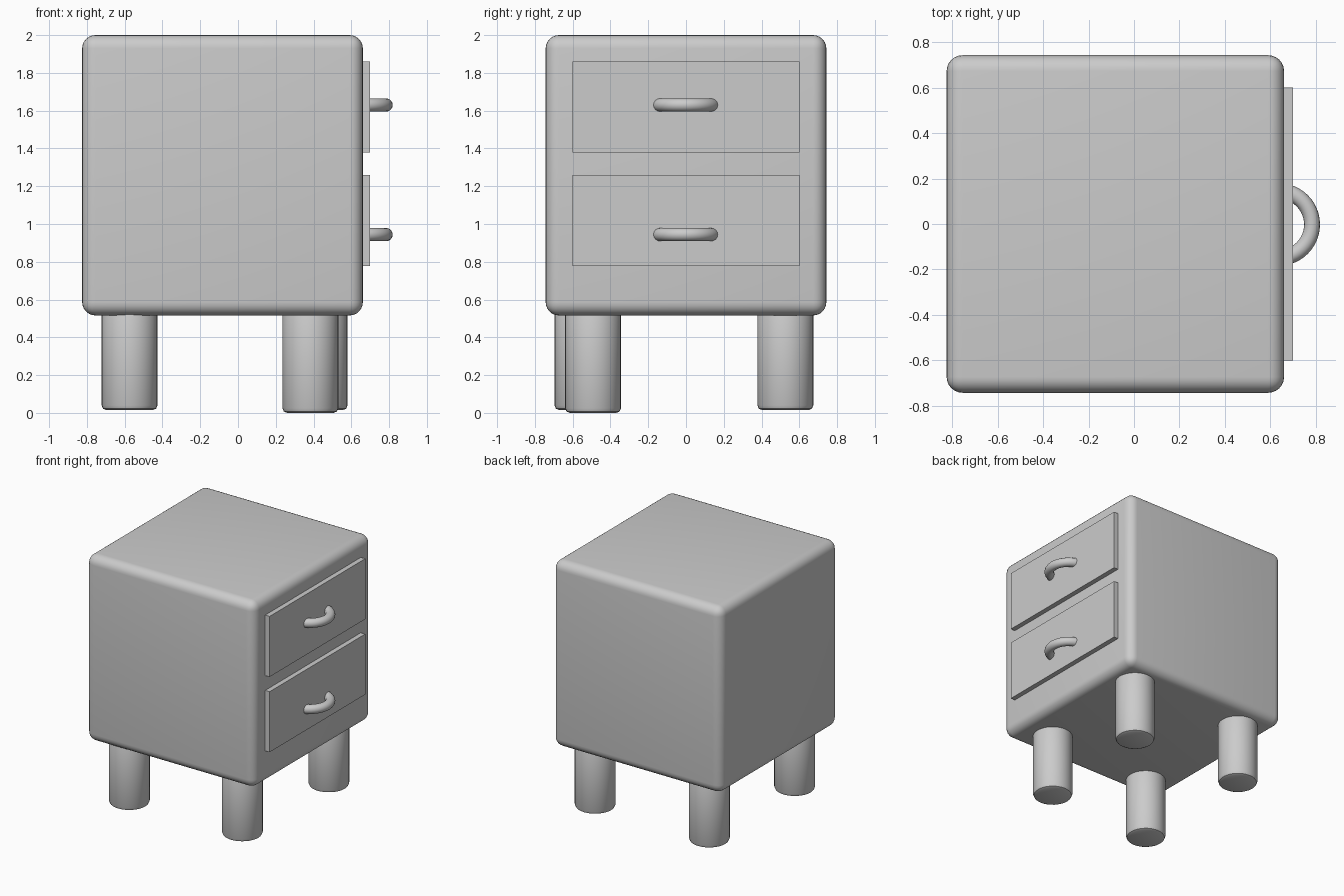
import bpy, bmesh
from math import pi, radians
from mathutils import Matrix, Vector

if "Cube" in bpy.data.objects:
    bpy.data.objects.remove(bpy.data.objects["Cube"])


def finish(obj, name, bevel=0.0, segments=1, angle=35):
    obj.name = obj.data.name = name
    bpy.ops.object.select_all(action='DESELECT')
    bpy.context.view_layer.objects.active = obj
    obj.select_set(True)
    if bevel:
        mod = obj.modifiers.new("Rounded edges", 'BEVEL')
        mod.width, mod.segments = bevel, segments
        mod.limit_method = 'ANGLE'
        bpy.ops.object.modifier_apply(modifier=mod.name)
    bpy.ops.object.shade_smooth_by_angle(angle=radians(angle))
    return obj


def box(name, lo, hi, bevel=0.0, segments=1):
    lo, hi = Vector(lo), Vector(hi)
    bpy.ops.mesh.primitive_cube_add(size=1, location=(lo + hi) / 2)
    obj = bpy.context.object
    obj.scale = hi - lo
    bpy.ops.object.transform_apply(location=False, rotation=False, scale=True)
    return finish(obj, name, bevel, segments)


def leg(name, x, y, bottom, top=0.56):
    bpy.ops.mesh.primitive_cylinder_add(
        vertices=32, radius=0.148, depth=top - bottom,
        location=(x, y, (top + bottom) / 2))
    return finish(bpy.context.object, name, 0.025, 2, 30)


def handle(name, z, ring=0.147, tube=0.035):
    # Half ring made by spinning a round section about the vertical axis
    bm = bmesh.new()
    section = bmesh.ops.create_circle(
        bm, cap_ends=True, segments=16, radius=tube,
        matrix=Matrix.Translation((0, -ring, 0)) @ Matrix.Rotation(pi / 2, 4, 'Y'))
    bmesh.ops.spin(bm, geom=section["verts"] + bm.edges[:] + bm.faces[:],
                   cent=(0, 0, 0), axis=(0, 0, 1), angle=pi, steps=24)
    # Keep only a cap at the start, and close the far end if it is open
    bmesh.ops.remove_doubles(bm, verts=bm.verts[:], dist=1e-5)
    bmesh.ops.recalc_face_normals(bm, faces=bm.faces[:])
    mesh = bpy.data.meshes.new(name)
    bm.to_mesh(mesh)
    bm.free()
    obj = bpy.data.objects.new(name, mesh)
    obj.location = (0.637, -0.002, z)
    bpy.context.collection.objects.link(obj)
    return finish(obj, name)


# Rounded cabinet
box("cabinet_body", (-0.825, -0.743, 0.516), (0.661, 0.743, 2.0), 0.07, 6)

# Two drawer fronts with curved pulls
for label, bottom, pull_z in (("upper", 1.378, 1.63), ("lower", 0.778, 0.944)):
    box(label + "_drawer", (0.62, -0.602, bottom), (0.70, 0.602, bottom + 0.482))
    handle(label + "_handle", pull_z)

# Four slightly uneven round legs
leg("front_right_leg", 0.383, -0.492, 0.0)
leg("back_right_leg", 0.432, 0.526, 0.015)
leg("front_left_leg", -0.574, -0.548, 0.015)
leg("back_left_leg", -0.574, 0.526, 0.015)
